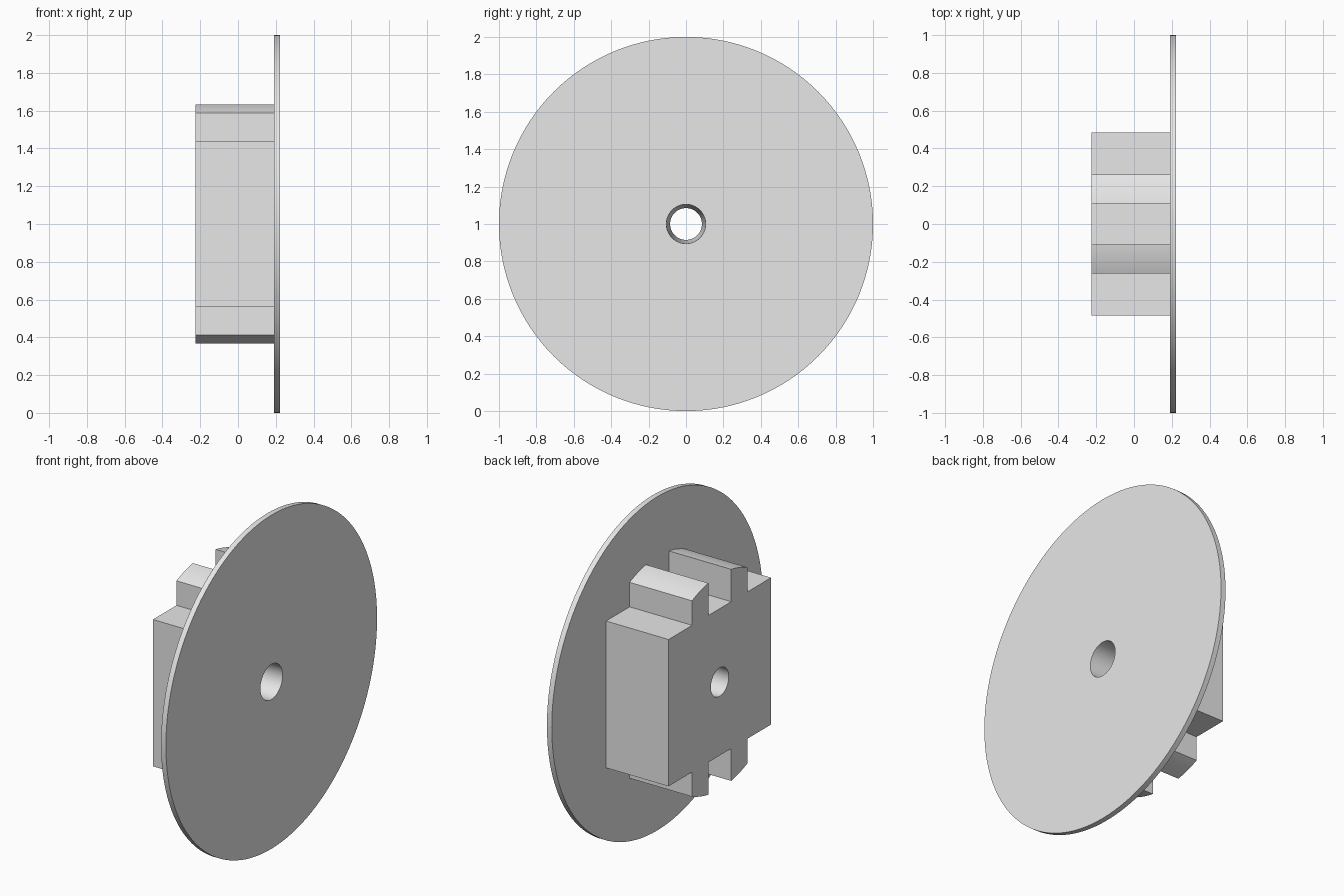
import bpy, bmesh, math

old = bpy.data.objects.get("Cube")
if old:
    bpy.data.objects.remove(old)

X_BACK, X_DISC, X_FACE = -0.224, 0.19, 0.222   # hub end, disc start, disc outer face
AXIS_Z = 1.0

grey = bpy.data.materials.new("plain_grey")
grey.use_nodes = True
grey.diffuse_color = (0.8, 0.8, 0.8, 1)
grey.node_tree.nodes["Principled BSDF"].inputs["Base Color"].default_value = (0.8, 0.8, 0.8, 1)


def extrude_profile(name, points, x0, x1):
    """Extrude a (y, z) outline, relative to the axis, along x."""
    bm = bmesh.new()
    face = bm.faces.new([bm.verts.new((x0, y, z + AXIS_Z)) for y, z in points])
    moved = bmesh.ops.extrude_face_region(bm, geom=[face])["geom"]
    verts = [v for v in moved if isinstance(v, bmesh.types.BMVert)]
    bmesh.ops.translate(bm, vec=(x1 - x0, 0, 0), verts=verts)
    bmesh.ops.recalc_face_normals(bm, faces=bm.faces)
    mesh = bpy.data.meshes.new(name)
    bm.to_mesh(mesh)
    bm.free()
    mesh.materials.append(grey)
    obj = bpy.data.objects.new(name, mesh)
    bpy.context.collection.objects.link(obj)
    return obj


def circle(radius, count):
    return [(radius * math.cos(math.tau * i / count), radius * math.sin(math.tau * i / count))
            for i in range(count)]


# Hub outline: block with two round-topped keys above and below
HALF_Y, HALF_Z, KEY_IN, KEY_OUT, KEY_R = 0.485, 0.44, 0.108, 0.2625, 0.643
STEPS = 8
key = [(KEY_IN, HALF_Z)]
for i in range(STEPS + 1):
    y = KEY_IN + (KEY_OUT - KEY_IN) * i / STEPS
    key.append((y, math.sqrt(KEY_R ** 2 - y ** 2)))
key += [(KEY_OUT, HALF_Z), (HALF_Y, HALF_Z)]
top = [(-y, z) for y, z in reversed(key)] + key
outline = top + [(-y, -z) for y, z in top]

hub = extrude_profile("keyed_hub", outline, X_BACK, X_DISC)
disc = extrude_profile("flange_disc", circle(1.0, 128), X_DISC, X_FACE)

# Tapered bore, wider at the disc face
MARGIN, R_SMALL, R_LARGE = 0.05, 0.085, 0.105
slope = (R_LARGE - R_SMALL) / (X_FACE - X_BACK)
bpy.ops.mesh.primitive_cone_add(
    vertices=64, radius1=R_SMALL - slope * MARGIN, radius2=R_LARGE + slope * MARGIN,
    depth=X_FACE - X_BACK + 2 * MARGIN,
    location=((X_FACE + X_BACK) / 2, 0, AXIS_Z), rotation=(0, math.pi / 2, 0))
bore = bpy.context.object
bore.name = "bore_cutter"
bore.data.materials.append(grey)

for part in (hub, disc):
    bpy.ops.object.select_all(action="DESELECT")
    part.select_set(True)
    bpy.context.view_layer.objects.active = part
    cut = part.modifiers.new("bore", "BOOLEAN")
    cut.operation = "DIFFERENCE"
    cut.solver = "EXACT"
    cut.object = bore
    bpy.ops.object.modifier_apply(modifier=cut.name)
    bpy.ops.object.shade_smooth_by_angle(angle=math.radians(20))

bpy.data.objects.remove(bore)
